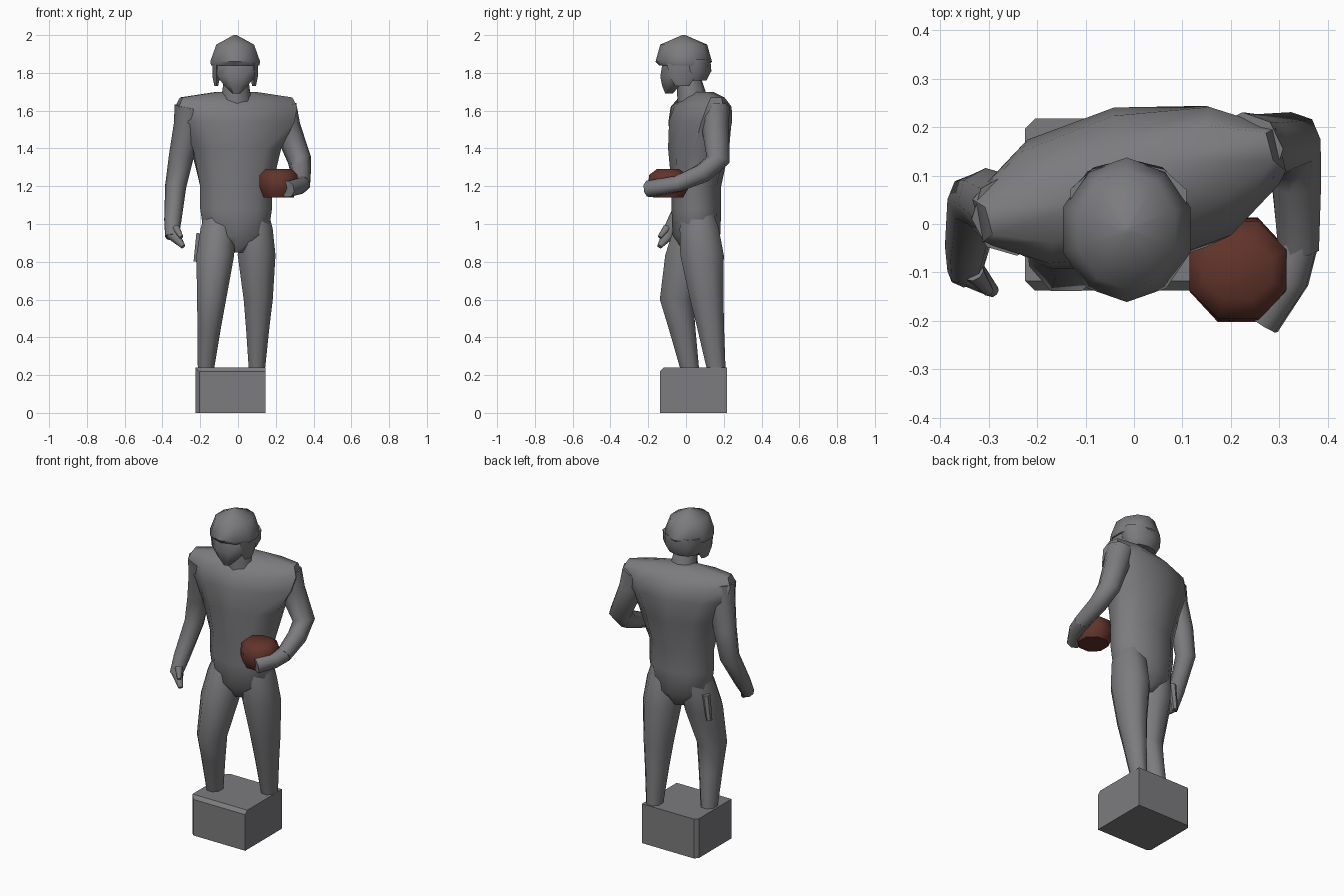
import bpy, bmesh, math
from mathutils import Vector, Matrix

default_cube = bpy.data.objects.get("Cube")
if default_cube:
    bpy.data.objects.remove(default_cube, do_unlink=True)


def make_material(name, colour):
    material = bpy.data.materials.new(name)
    material.use_nodes = True
    material.diffuse_color = (*colour, 1)
    shader = material.node_tree.nodes["Principled BSDF"]
    shader.inputs["Base Color"].default_value = (*colour, 1)
    shader.inputs["Roughness"].default_value = 0.7
    return material


grey = make_material("statue_grey", (0.2, 0.2, 0.21))
brown = make_material("leather_brown", (0.12, 0.034, 0.024))


def finish(name, bm, material=grey, smooth_below=50):
    bmesh.ops.recalc_face_normals(bm, faces=bm.faces)
    mesh = bpy.data.meshes.new(name)
    bm.to_mesh(mesh)
    bm.free()
    mesh.materials.append(material)
    part = bpy.data.objects.new(name, mesh)
    bpy.context.collection.objects.link(part)
    bpy.ops.object.select_all(action="DESELECT")
    part.select_set(True)
    bpy.context.view_layer.objects.active = part
    bpy.ops.object.shade_smooth_by_angle(angle=math.radians(smooth_below))


def polygon(sides):
    """Points of a flat-sided polygon whose flats touch the unit circle."""
    reach = 1 / math.cos(math.pi / sides)
    turns = [(i + 0.5) * math.tau / sides for i in range(sides)]
    return [(reach * math.cos(turn), reach * math.sin(turn)) for turn in turns]


def skin(name, rings, material=grey):
    """Join neighbouring rings with quads and cap both ends."""
    bm = bmesh.new()
    loops = [[bm.verts.new(point) for point in ring] for ring in rings]
    for lower, upper in zip(loops, loops[1:]):
        for i in range(len(lower)):
            bm.faces.new((lower[i - 1], lower[i], upper[i], upper[i - 1]))
    bm.faces.new(loops[0])
    bm.faces.new(loops[-1])
    finish(name, bm, material)


def stack(name, x, y, rows, lean=0, twist=0, twist_from=0, sides=8, material=grey):
    """Level rings of height, half width, half depth; lean and twist grow with height."""
    rings = []
    for height, width, depth in rows:
        rise = max(0, height - twist_from)
        turn = Matrix.Rotation(twist * rise, 3, "Z")
        centre = Vector((x, y + lean * rise, height))
        rings.append([centre + turn @ Vector((u * width, v * depth, 0))
                      for u, v in polygon(sides)])
    skin(name, rings, material)


def limb(name, joints, thick, thin, sides=8):
    """Tube through the joints, tapering evenly from thick to thin."""
    joints = [Vector(joint) for joint in joints]
    last = len(joints) - 1
    rings = []
    for i, joint in enumerate(joints):
        along = joints[min(i + 1, last)] - joints[max(i - 1, 0)]
        side = along.cross(Vector((1, 0.5, 0.2))).normalized()
        front = along.cross(side).normalized()
        radius = thick + (thin - thick) * i / last
        rings.append([joint + radius * (u * side + v * front)
                      for u, v in polygon(sides)])
    skin(name, rings)


def leg(name, hip, knee, ankle):
    """Full thigh, lean knee and narrow ankle on level sections."""
    hip, knee, ankle = Vector(hip), Vector(knee), Vector(ankle)
    sections = [(hip, 0.07), (hip.lerp(knee, 0.2), 0.09), (hip.lerp(knee, 0.5), 0.1),
                (knee, 0.077), (knee.lerp(ankle, 0.4), 0.062), (ankle, 0.043)]
    skin(name, [[centre + radius * Vector((u, v * 1.15, 0)) for u, v in polygon(8)]
                for centre, radius in sections])


# Pedestal with a chamfered front top edge and clipped right corners
bm = bmesh.new()
bmesh.ops.create_cube(bm, size=1)
clipped = []
for edge in bm.edges:
    middle = (edge.verts[0].co + edge.verts[1].co) / 2
    front_top = middle.y < 0 and middle.z > 0 and middle.x == 0
    right_corner = middle.x < 0 and middle.z == 0
    if front_top or right_corner:
        clipped.append(edge)
bmesh.ops.scale(bm, vec=(0.37, 0.355, 0.24), verts=bm.verts)
bmesh.ops.translate(bm, vec=(-0.04, 0.04, 0.12), verts=bm.verts)
bmesh.ops.bevel(bm, geom=clipped, offset=0.02, segments=1, affect="EDGES")
finish("pedestal", bm, smooth_below=30)

# Torso twisting to the right above the waist, with padded shoulders
stack("torso", -0.01, 0.055, [
    (0.85, 0.06, 0.06), (0.94, 0.17, 0.12), (1.08, 0.19, 0.125),
    (1.2, 0.19, 0.125), (1.4, 0.235, 0.155), (1.54, 0.305, 0.16),
    (1.62, 0.322, 0.14), (1.67, 0.3, 0.09), (1.7, 0.1, 0.05)],
    lean=0.06, twist=0.55, twist_from=1.2, sides=10)

# Legs: the right one steps forward with a bent knee
leg("right_leg", (-0.1, 0.06, 1.07), (-0.14, -0.05, 0.6), (-0.17, 0.02, 0.23))
leg("left_leg", (0.09, 0.06, 1.07), (0.107, 0.11, 0.6), (0.1, 0.16, 0.23))

# Small cloth hanging behind the right hip
limb("hip_cloth", [(-0.2, 0.09, 0.95), (-0.22, 0.09, 0.8)], 0.02, 0.015, sides=6)

# Right arm hanging, with a curled hand and thumb
limb("right_arm", [
    (-0.25, 0.02, 1.62), (-0.265, 0.03, 1.52), (-0.3, 0.05, 1.36),
    (-0.33, 0.05, 1.2), (-0.345, -0.05, 1.02), (-0.35, -0.1, 0.93)], 0.08, 0.033)
limb("right_fingers", [(-0.35, -0.09, 0.95), (-0.29, -0.14, 0.88)], 0.035, 0.012)
limb("right_thumb", [(-0.33, -0.1, 0.98), (-0.3, -0.14, 0.93)], 0.02, 0.01)

# Left arm bent forward around the ball
limb("left_arm", [
    (0.23, 0.15, 1.62), (0.26, 0.155, 1.51), (0.325, 0.17, 1.34),
    (0.335, 0.09, 1.27), (0.34, -0.05, 1.21)], 0.075, 0.042)
limb("left_hand", [
    (0.34, -0.03, 1.215), (0.32, -0.11, 1.2), (0.26, -0.2, 1.185)], 0.042, 0.042)

# Blunt ball tucked flat against the waist
stack("ball", 0.215, -0.095, [
    (1.14, 0.08, 0.08), (1.19, 0.1, 0.108), (1.26, 0.1, 0.1), (1.29, 0.07, 0.06)],
    material=brown)

# Neck and face
limb("neck", [(-0.01, 0.04, 1.62), (-0.01, 0.01, 1.8)], 0.08, 0.055)
stack("face", -0.01, -0.09, [
    (1.69, 0.02, 0.02), (1.73, 0.06, 0.045), (1.78, 0.1, 0.07), (1.85, 0.1, 0.08)],
    lean=0.3, twist_from=1.7)

# Helmet dome with a brim, nape and cheek guards
stack("helmet_dome", -0.015, -0.012, [
    (1.84, 0.128, 0.125), (1.86, 0.132, 0.142), (1.95, 0.1, 0.118),
    (2, 0.008, 0.008)], sides=10)
stack("helmet_nape", -0.012, 0.045, [
    (1.76, 0.09, 0.06), (1.81, 0.115, 0.085), (1.87, 0.12, 0.08)], sides=10)
for side, name in ((-1, "right_cheek_guard"), (1, "left_cheek_guard")):
    stack(name, side * 0.1 - 0.015, -0.02, [
        (1.73, 0.01, 0.03), (1.78, 0.02, 0.06), (1.85, 0.02, 0.07)], sides=6)
